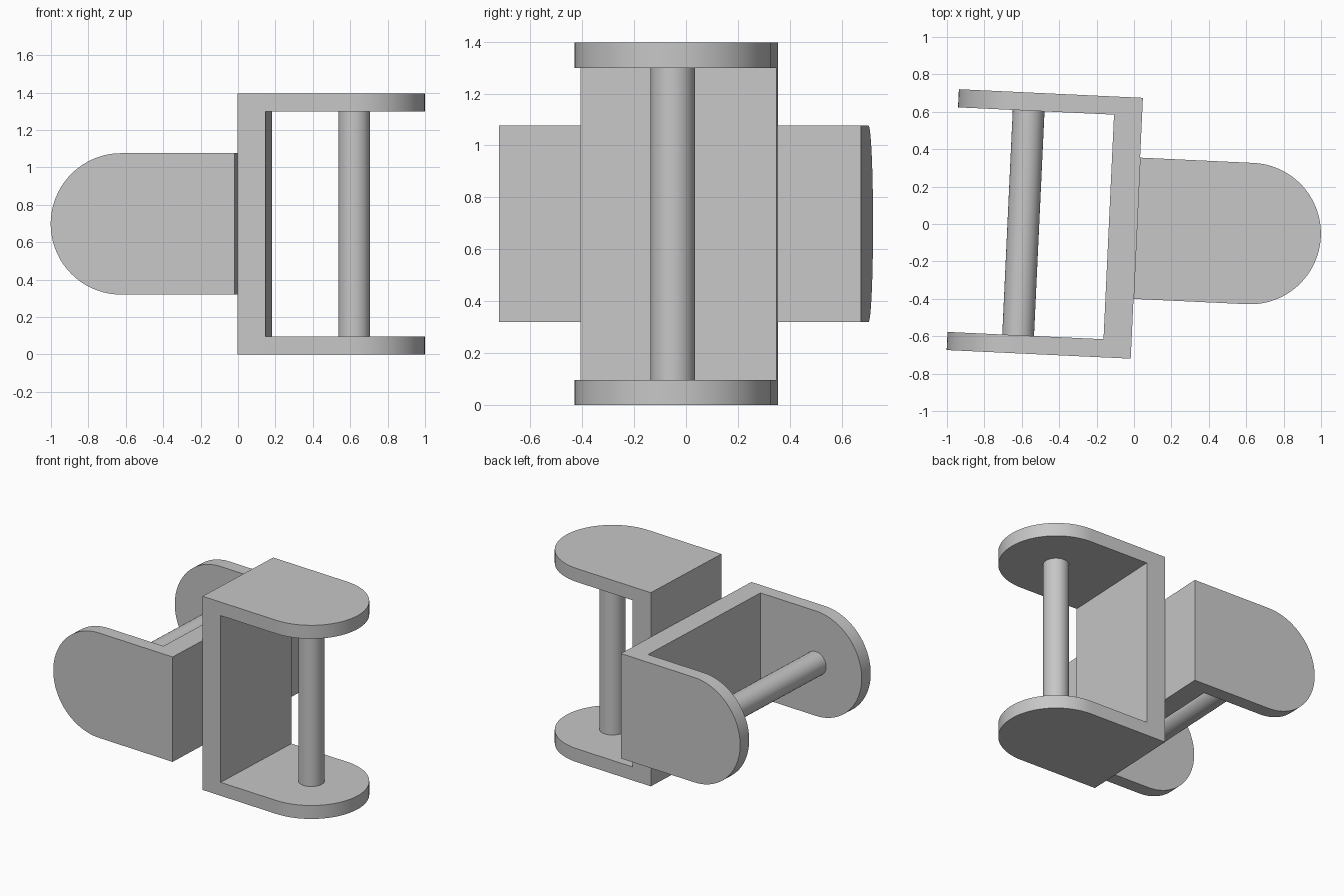
import bpy, bmesh
from math import pi, sin, cos, radians
from mathutils import Matrix, Vector

if "Cube" in bpy.data.objects:
    bpy.data.objects.remove(bpy.data.objects["Cube"], do_unlink=True)

HALF = 0.698     # half the span between the outer arm faces
WIDTH = 0.378    # half the width of a fork, also the arm tip radius
PIN_X = 0.607    # pin distance from the mating face
ARM, WALL, PIN_R = 0.097, 0.15, 0.085

grey = bpy.data.materials.new("plain grey")
grey.use_nodes = True
grey.diffuse_color = (0.57, 0.57, 0.57, 1)
grey.node_tree.nodes["Principled BSDF"].inputs["Base Color"].default_value = (0.57, 0.57, 0.57, 1)


def prism(name, points, push):
    """Extrude a flat outline along a vector."""
    bm = bmesh.new()
    face = bm.faces.new([bm.verts.new(p) for p in points])
    top = bmesh.ops.extrude_face_region(bm, geom=[face])["geom"]
    bmesh.ops.translate(bm, vec=Vector(push),
                        verts=[v for v in top if isinstance(v, bmesh.types.BMVert)])
    bmesh.ops.recalc_face_normals(bm, faces=bm.faces)
    mesh = bpy.data.meshes.new(name)
    bm.to_mesh(mesh)
    bm.free()
    mesh.materials.append(grey)
    obj = bpy.data.objects.new(name, mesh)
    bpy.context.collection.objects.link(obj)
    return obj


def finish(obj, placement):
    obj.data.transform(placement)
    bpy.ops.object.select_all(action="DESELECT")
    obj.select_set(True)
    bpy.context.view_layer.objects.active = obj
    bpy.ops.object.shade_smooth_by_angle(angle=radians(30))


def fork(side, placement):
    # U-shaped side profile, trimmed to a round-ended outline
    inner = HALF - ARM
    outline = [(0, -HALF), (1.2, -HALF), (1.2, -inner), (WALL, -inner),
               (WALL, inner), (1.2, inner), (1.2, HALF), (0, HALF)]
    body = prism(side + "_fork", [(x, -0.5, z) for x, z in outline], (0, 1, 0))
    arc = [(PIN_X + WIDTH * sin(pi * i / 48), -WIDTH * cos(pi * i / 48)) for i in range(49)]
    trim = [(-0.2, -WIDTH)] + arc + [(-0.2, WIDTH)]
    cutter = prism("trim_cutter", [(x, y, -1) for x, y in trim], (0, 0, 2))
    cutter.hide_render = True
    mod = body.modifiers.new("round_ends", "BOOLEAN")
    mod.operation, mod.solver, mod.object = "INTERSECT", "EXACT", cutter
    bpy.context.view_layer.update()
    graph = bpy.context.evaluated_depsgraph_get()
    shaped = bpy.data.meshes.new_from_object(body.evaluated_get(graph))
    body.modifiers.clear()
    body.data = shaped
    bpy.data.objects.remove(cutter, do_unlink=True)
    shaped.materials.clear()
    shaped.materials.append(grey)
    for poly in shaped.polygons:
        poly.material_index = 0
    finish(body, placement)

    # Cross pin between the two arms
    ring = [(PIN_X + PIN_R * cos(2 * pi * i / 48), PIN_R * sin(2 * pi * i / 48), -inner - 0.01)
            for i in range(48)]
    finish(prism(side + "_pin", ring, (0, 0, 2 * inner + 0.02)), placement)


# Two forks back to back, the second turned a quarter about the long axis
base = Matrix.Rotation(radians(-2.68), 4, "Z") @ Matrix.Translation((0.016, -0.022, HALF))
turned = Matrix(((-1, 0, 0, 0), (0, 0, 1, 0), (0, 1, 0, 0), (0, 0, 0, 1)))
fork("left", base)
fork("right", base @ turned)
